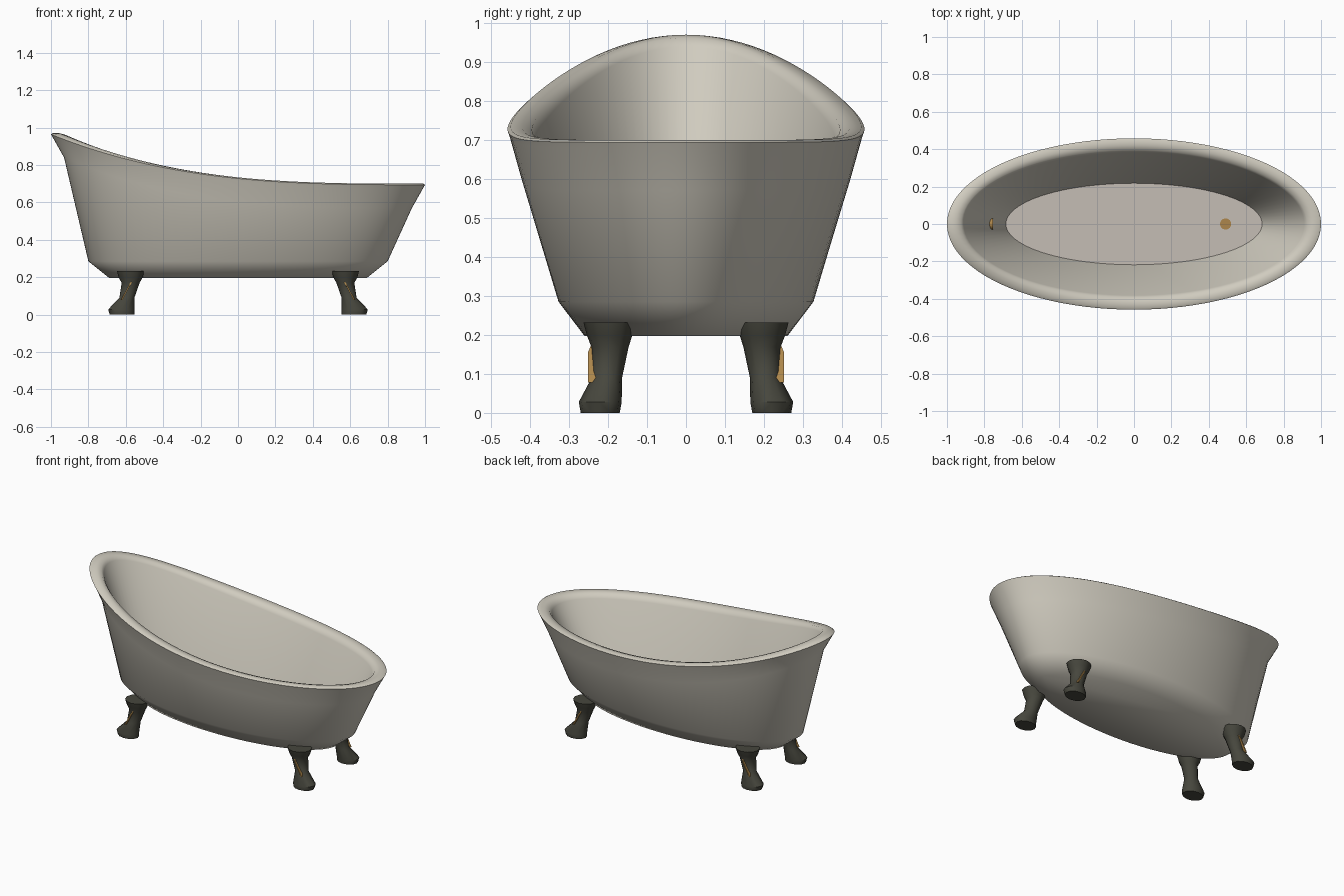
import bpy, bmesh, math
from mathutils import Vector

if "Cube" in bpy.data.objects:
    bpy.data.objects.remove(bpy.data.objects["Cube"])


def material(name, rgb):
    m = bpy.data.materials.new(name)
    m.diffuse_color = (*rgb, 1)
    m.use_nodes = True
    m.node_tree.nodes["Principled BSDF"].inputs["Base Color"].default_value = m.diffuse_color
    return m


enamel = material("warm_enamel", (0.63, 0.60, 0.52))
floor_mat = material("enamel_floor", (0.56, 0.51, 0.46))
iron = material("dark_iron", (0.062, 0.062, 0.047))
brass = material("aged_brass", (0.42, 0.24, 0.07))


def finish(name, bm, mats, angle=60):
    bmesh.ops.recalc_face_normals(bm, faces=bm.faces)
    me = bpy.data.meshes.new(name)
    bm.to_mesh(me)
    bm.free()
    ob = bpy.data.objects.new(name, me)
    bpy.context.collection.objects.link(ob)
    for m in mats:
        me.materials.append(m)
    bpy.ops.object.select_all(action='DESELECT')
    ob.select_set(True)
    bpy.context.view_layer.objects.active = ob
    bpy.ops.object.shade_smooth_by_angle(angle=math.radians(angle))
    return ob


def loft(bm, rings):
    """Bridge a list of point rings and cap both ends; returns the caps."""
    loops = [[bm.verts.new(p) for p in ring] for ring in rings]
    n = len(loops[0])
    for a, b in zip(loops, loops[1:]):
        for i in range(n):
            j = (i + 1) % n
            bm.faces.new((a[i], a[j], b[j], b[i]))
    return bm.faces.new(loops[0]), bm.faces.new(loops[-1])


# Tub: elliptical rings; rim height rises towards the -x end
def rim_height(c):
    return 0.70 + 0.27 * ((1 - c) / 2) ** 3


def tub_ring(rx, ry, z=None, drop=0.0, n=96):
    pts = []
    for i in range(n):
        a = 2 * math.pi * i / n
        c = math.cos(a)
        pts.append((rx * c, ry * math.sin(a),
                    z if z is not None else rim_height(c) - drop))
    return pts


bm = bmesh.new()
_, floor = loft(bm, [
    tub_ring(0.69, 0.26, z=0.197),           # underside
    tub_ring(0.80, 0.327, z=0.285),          # chamfered base
    tub_ring(0.93, 0.422, drop=0.13),        # outer wall
    tub_ring(0.992, 0.453, drop=0.02),       # flared lip
    tub_ring(1.0, 0.458, drop=0.006),
    tub_ring(0.99, 0.45, drop=0.0),
    tub_ring(0.955, 0.42, drop=0.0),         # rolled rim
    tub_ring(0.925, 0.395, drop=0.008),
    tub_ring(0.91, 0.382, drop=0.03),        # inner wall
    tub_ring(0.685, 0.218, z=0.235),         # inner floor
])
floor.material_index = 1
finish("tub", bm, [enamel, floor_mat])


# Brass discs: drain and overflow
def disc(name, loc, axis, radius, depth):
    bm = bmesh.new()
    rot = Vector(axis).to_track_quat('Z', 'Y').to_matrix().to_4x4()
    bmesh.ops.create_cone(bm, cap_ends=True, segments=24, radius1=radius,
                          radius2=radius, depth=depth, matrix=rot)
    bmesh.ops.translate(bm, verts=bm.verts, vec=loc)
    finish(name, bm, [brass], 40)


disc("drain", (0.49, 0, 0.237), (0, 0, 1), 0.03, 0.012)
disc("overflow", (-0.765, 0, 0.48), (1, 0, 0), 0.03, 0.02)

# Legs: height, centre x, centre y, radius x, radius y
LEG = [(0.0, 0.62, 0.220, 0.066, 0.050),
       (0.028, 0.624, 0.220, 0.070, 0.055),
       (0.09, 0.594, 0.203, 0.040, 0.039),
       (0.17, 0.574, 0.195, 0.048, 0.048),
       (0.198, 0.574, 0.196, 0.064, 0.058),
       (0.232, 0.574, 0.197, 0.073, 0.066)]

for sx, xname in ((1, "foot_end"), (-1, "head_end")):
    for sy, yname in ((-1, "front"), (1, "back")):
        bm = bmesh.new()
        loft(bm, [[(sx * (cx + rx * math.cos(2 * math.pi * i / 12)),
                    sy * (cy + ry * math.sin(2 * math.pi * i / 12)), z)
                   for i in range(12)] for z, cx, cy, rx, ry in LEG])
        finish(f"leg_{xname}_{yname}", bm, [iron], 50)

        # Slanted brass fin on the outer side of each leg
        bm = bmesh.new()
        fin = [(0.565, 0.185, 0.238), (0.581, 0.155, 0.252),
               (0.622, 0.078, 0.252), (0.622, 0.078, 0.215),
               (0.565, 0.185, 0.215)]
        loft(bm, [[(sx * (x + d), sy * y, z) for x, z, y in fin]
                  for d in (-0.004, 0.004)])
        finish(f"fin_{xname}_{yname}", bm, [brass], 30)
